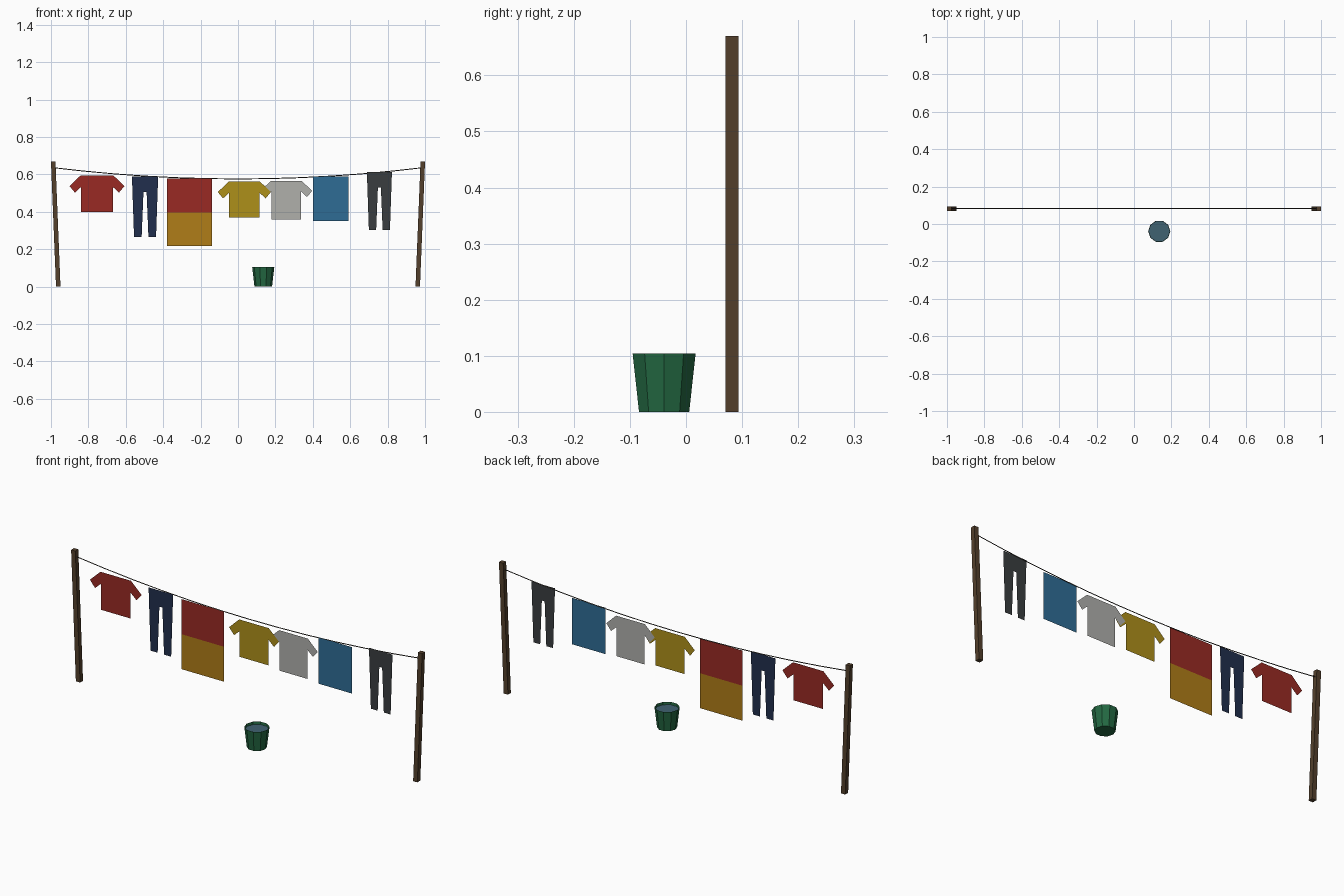
import bpy, bmesh, math

if "Cube" in bpy.data.objects:
    bpy.data.objects.remove(bpy.data.objects["Cube"])

LINE_Y = 0.082


def material(name, r, g, b):
    m = bpy.data.materials.new(name)
    m.diffuse_color = [(c / 255) ** 2.2 for c in (r, g, b)] + [1]
    m.use_nodes = True
    m.node_tree.nodes["Principled BSDF"].inputs["Base Color"].default_value = m.diffuse_color
    return m


def mesh_object(name, verts, faces, mats, face_mats=None):
    me = bpy.data.meshes.new(name)
    me.from_pydata(verts, [], faces)
    for m in mats:
        me.materials.append(m)
    for p, i in zip(me.polygons, face_mats or []):
        p.material_index = i
    ob = bpy.data.objects.new(name, me)
    bpy.context.collection.objects.link(ob)
    return ob


def cloth(name, half, x, top, mat, y=LINE_Y):
    """Flat garment from the right half of its outline, mirrored in x."""
    left = [(-a, b) for a, b in reversed(half) if a > 0]
    pts = [(x + a, y, top + b) for a, b in half + left]
    return mesh_object(name, pts, [list(range(len(pts)))[::-1]], [mat])


def shirt(name, x, top, s, height, mat, y=LINE_Y):
    half = [(0.087 * s, 0), (0.147 * s, -0.057 * s), (0.118 * s, -0.092 * s),
            (0.085 * s, -0.062 * s), (0.085 * s, -height)]
    cloth(name, half, x, top, mat, y)


def trousers(name, x, top, w, height, mat):
    half = [(w, 0), (w * 0.84, -height), (w * 0.26, -height), (w * 0.12, -0.083)]
    cloth(name, half, x, top, mat)


wood = material("wood", 84, 66, 48)
rope_mat = material("rope", 70, 66, 60)
red = material("red", 152, 46, 40)
navy = material("navy", 38, 50, 78)
ochre = material("ochre", 174, 124, 30)
yellow = material("yellow", 172, 142, 32)
white = material("off_white", 174, 174, 170)
blue = material("blue", 50, 108, 148)
charcoal = material("charcoal", 60, 64, 66)
green = material("green", 40, 104, 68)
water_mat = material("water", 66, 98, 112)

# leaning posts
h = 0.012
for side, label in ((-1, "left"), (1, "right")):
    verts = [(side * cx + dx, LINE_Y + dy, z)
             for cx, z in ((0.961, 0), (0.988, 0.67))
             for dx, dy in ((-h, -h), (h, -h), (h, h), (-h, h))]
    faces = [(3, 2, 1, 0), (4, 5, 6, 7)]
    faces += [(i, (i + 1) % 4, (i + 1) % 4 + 4, i + 4) for i in range(4)]
    mesh_object(label + "_post", verts, faces, [wood])

# sagging line
cu = bpy.data.curves.new("washing_line", "CURVE")
cu.dimensions = "3D"
cu.bevel_depth = 0.0025
cu.bevel_resolution = 0
sp = cu.splines.new("POLY")
n = 12
sp.points.add(n)
for i, p in enumerate(sp.points):
    t = 2 * i / n - 1
    p.co = (0.986 * t, LINE_Y + 0.002, 0.576 + 0.06 * t * t, 1)
cu.materials.append(rope_mat)
bpy.context.collection.objects.link(bpy.data.objects.new("washing_line", cu))

# laundry
shirt("red_shirt", -0.754, 0.595, 1.0, 0.195, red)
trousers("navy_trousers", -0.497, 0.588, 0.07, 0.323, navy)
shirt("yellow_shirt", 0.034, 0.561, 0.966, 0.192, yellow)
shirt("white_shirt", 0.258, 0.566, 0.94, 0.208, white, LINE_Y + 0.001)
cloth("blue_towel", [(0.096, 0), (0.096, -0.239)], 0.496, 0.59, blue)
trousers("charcoal_trousers", 0.756, 0.613, 0.067, 0.311, charcoal)

# two-tone blanket
xs = (-0.38, -0.138)
verts = [(x, LINE_Y, z) for z in (0.217, 0.397, 0.578) for x in xs]
mesh_object("blanket", verts, [(0, 1, 3, 2), (2, 3, 5, 4)], [ochre, red], [0, 1])

# ten-sided bucket with water
N = 10


def ring(r, z):
    return [(0.135 + r * math.cos(2 * math.pi * i / N),
             -0.039 + r * math.sin(2 * math.pi * i / N), z) for i in range(N)]


faces = [list(range(N))[::-1]]
faces += [(i, (i + 1) % N, (i + 1) % N + N, i + N) for i in range(N)]
mesh_object("bucket", ring(0.047, 0) + ring(0.059, 0.104), faces, [green])
mesh_object("water", ring(0.0572, 0.09), [list(range(N))], [water_mat])
